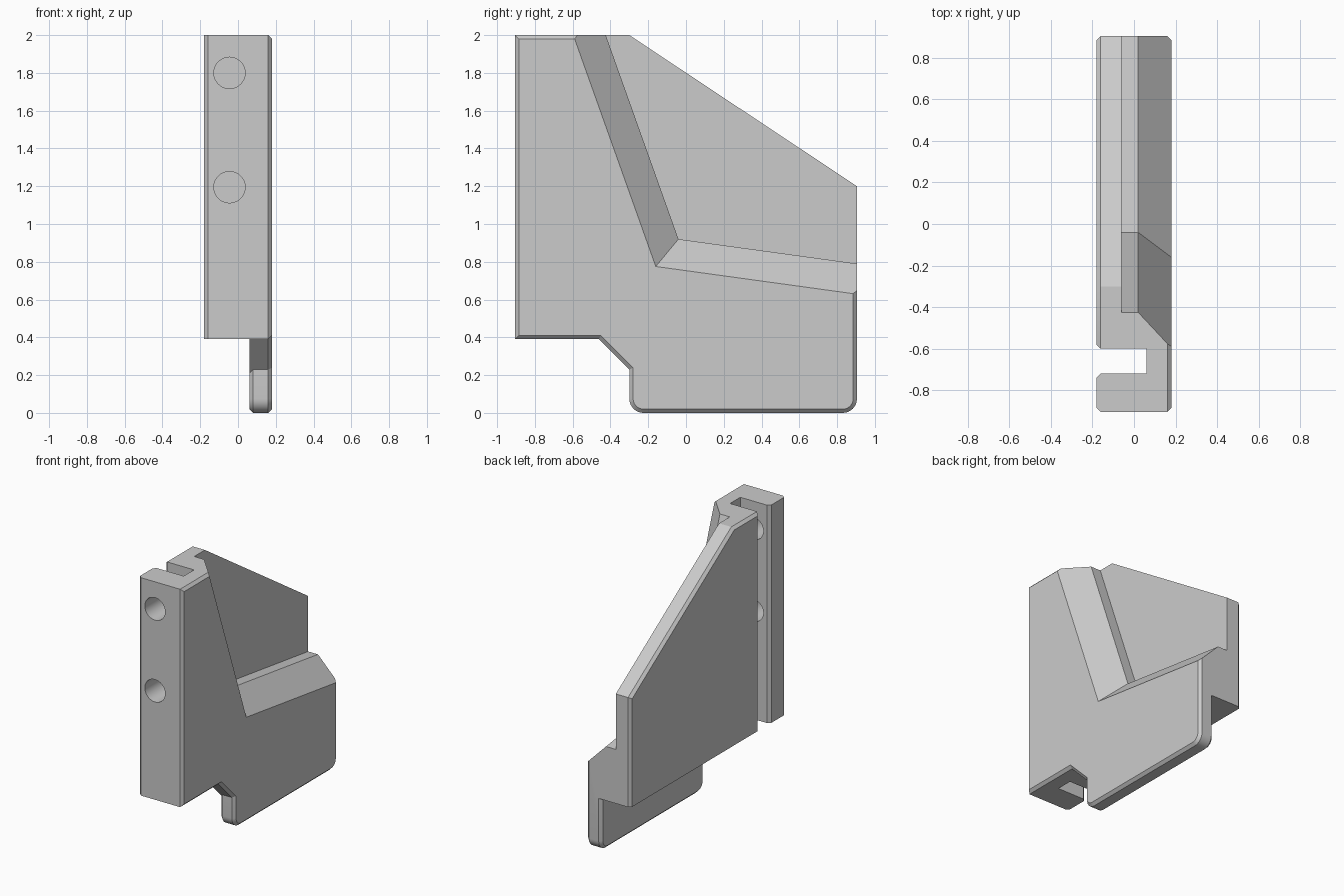
import bpy, bmesh, math
from mathutils import Vector, Matrix
from mathutils.geometry import intersect_line_line_2d, intersect_line_line

cube = bpy.data.objects.get("Cube")
if cube:
    bpy.data.objects.remove(cube, do_unlink=True)

FRONT, BACK, TOP, STEP = -0.905, 0.905, 2.0, 0.39
LEFT, RIGHT, INNER = 0.18, -0.18, 0.06
CH = 0.02  # chamfer width

grey = bpy.data.materials.new("plain_grey")
grey.use_nodes = True
grey.diffuse_color = (0.6, 0.6, 0.6, 1)
grey.node_tree.nodes["Principled BSDF"].inputs["Base Color"].default_value = grey.diffuse_color


def make_object(name, bm):
    bmesh.ops.recalc_face_normals(bm, faces=bm.faces)
    mesh = bpy.data.meshes.new(name)
    bm.to_mesh(mesh)
    bm.free()
    mesh.materials.append(grey)
    obj = bpy.data.objects.new(name, mesh)
    bpy.context.collection.objects.link(obj)
    return obj


def loft(name, rings):
    """Skin a list of (x, [(y, z), ...]) cross-sections into a closed solid."""
    bm = bmesh.new()
    loops = [[bm.verts.new((x, y, z)) for y, z in pts] for x, pts in rings]
    for a, b in zip(loops, loops[1:]):
        for i in range(len(a)):
            j = (i + 1) % len(a)
            bm.faces.new((a[i], a[j], b[j], b[i]))
    bm.faces.new(loops[0])
    bm.faces.new(loops[-1])
    return make_object(name, bm)


def inset(pts, rule):
    """Move each edge of a counter-clockwise outline inward where rule(mid, normal) holds."""
    lines = []
    for i, p in enumerate(pts):
        a, b = Vector(p), Vector(pts[(i + 1) % len(pts)])
        d = (b - a).normalized()
        n = Vector((-d.y, d.x))
        lines.append((a + n * (CH if rule((a + b) / 2, -n) else 0), d))
    out = []
    for i, (q, d) in enumerate(lines):
        p, e = lines[i - 1]
        out.append(tuple(p + e * ((q - p).cross(d) / e.cross(d))))
    return out


def slab(name, pts, x0, x1, rule0=None, rule1=None):
    """Extrude an outline along x, with chosen edges chamfered on either side."""
    rings = [(x0, pts), (x1, pts)]
    if rule0:
        rings[0:1] = [(x0, inset(pts, rule0)), (x0 + CH, pts)]
    if rule1:
        rings[-1:] = [(x1 - CH, pts), (x1, inset(pts, rule1))]
    return loft(name, rings)


def arc(cy, cz, r, start):
    return [(cy + r * math.cos(math.radians(a)), cz + r * math.sin(math.radians(a)))
            for a in (start + 90 * k / 8 for k in range(9))]


# Outer side plate with the rounded lower leg
R, LEG = 0.075, -0.3
outline = [(FRONT, STEP), (-0.46, STEP), (LEG, 0.23)]
outline += arc(LEG + R, R, R, 180) + arc(BACK - R, R, R, 270)
outline += [(BACK, TOP), (FRONT, TOP)]
body = slab("bracket_body", outline, INNER, LEFT,
            lambda m, n: m.x > LEG - 0.01 and m.y < 1.5 and n.y < 0.5,
            lambda m, n: True)

# Front mounting flange
flange = slab("front_flange", [(FRONT, STEP), (-0.72, STEP), (-0.72, TOP), (FRONT, TOP)],
              RIGHT, 0.1, lambda m, n: abs(n.x) > 0.9)

# Inner plate with the sloping top
web = slab("inner_plate", [(-0.6, STEP), (BACK, STEP), (BACK, 1.2), (-0.3, TOP), (-0.6, TOP)],
           RIGHT, 0.1, lambda m, n: n.y > -0.5)


# Recess cutter with a sloped outer rim
def recess_ring(x):
    t = max(0, (x - 0.02) / 0.16)
    y, z = -0.04 - 0.12 * t, 0.92 - 0.145 * t
    return x, [(y, z), (1, z - 0.1376 * (1 - y)), (1, 2.1), (y - 0.3565 * (2.1 - z), 2.1)]


recess = loft("recess_cutter", [recess_ring(x) for x in (-0.06, 0.02, 0.2)])


# Bolt hole cutters
def hole(z):
    bm = bmesh.new()
    bmesh.ops.create_cone(bm, cap_ends=True, segments=48, radius1=0.083, radius2=0.083, depth=0.35,
                          matrix=Matrix.Translation((-0.045, -0.835, z)) @ Matrix.Rotation(math.pi / 2, 4, "X"))
    return make_object("bolt_hole_cutter", bm)


# Combine everything into one solid
steps = [(flange, "UNION"), (web, "UNION"), (recess, "DIFFERENCE"),
         (hole(1.8), "DIFFERENCE"), (hole(1.195), "DIFFERENCE")]
for tool, operation in steps:
    mod = body.modifiers.new(operation.lower(), "BOOLEAN")
    mod.object, mod.operation, mod.solver = tool, operation, "EXACT"
    tool.hide_render = True
bpy.context.view_layer.update()
solid = bpy.data.meshes.new_from_object(body.evaluated_get(bpy.context.evaluated_depsgraph_get()))
body.modifiers.clear()
body.data = solid
for tool, _ in steps:
    bpy.data.objects.remove(tool, do_unlink=True)

# Smooth the round parts, keep the edges crisp
bpy.ops.object.select_all(action="DESELECT")
body.select_set(True)
bpy.context.view_layer.objects.active = body
bpy.ops.object.shade_smooth_by_angle(angle=math.radians(25))
